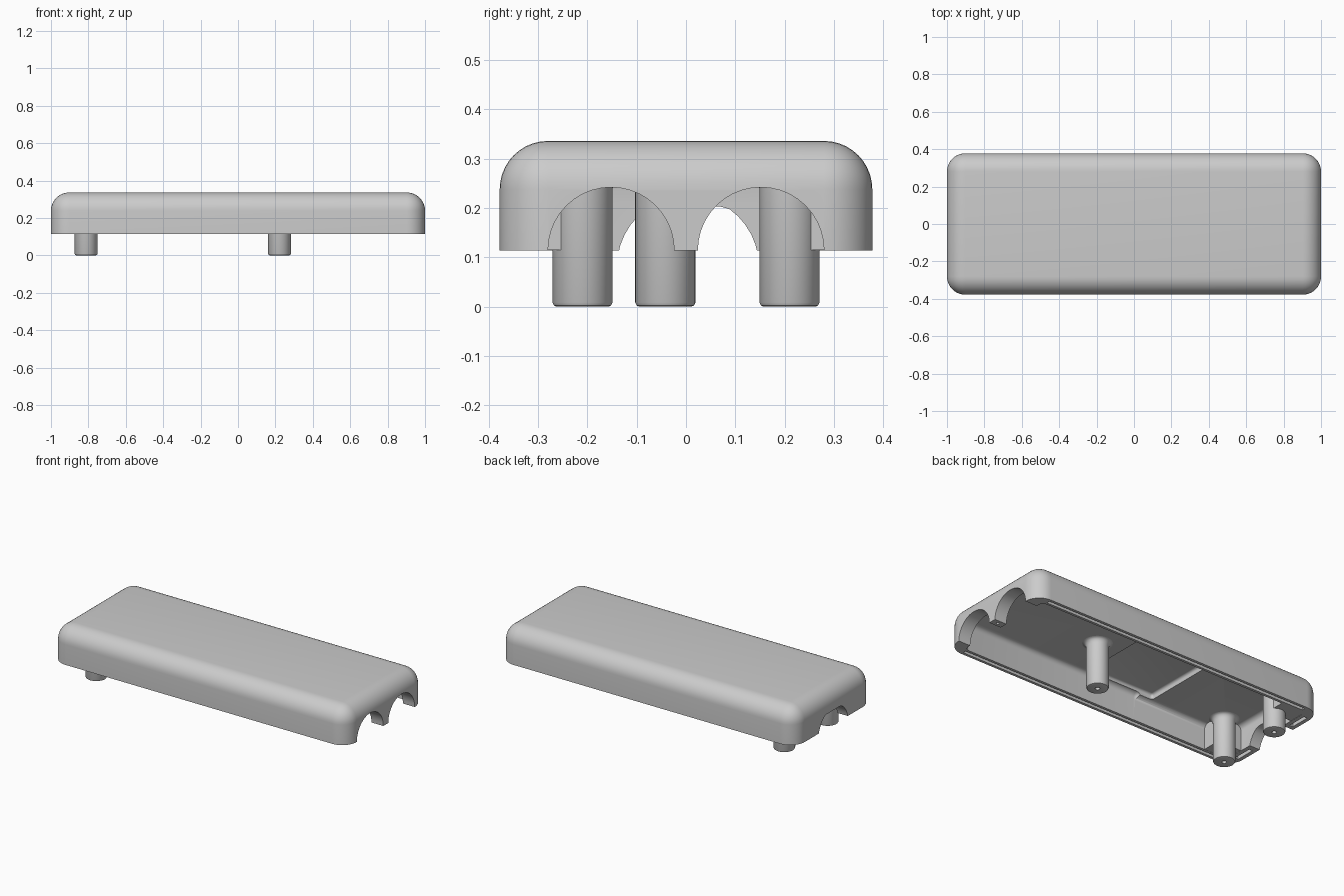
import bpy, bmesh, math
from mathutils import Matrix, Vector

if "Cube" in bpy.data.objects:
    bpy.data.objects.remove(bpy.data.objects["Cube"])

grey = bpy.data.materials.new("light_grey_plastic")
grey.use_nodes = True
COLOR = (0.6, 0.6, 0.6, 1)
grey.diffuse_color = COLOR
for node in grey.node_tree.nodes:
    if node.type == "BSDF_PRINCIPLED":
        node.inputs["Base Color"].default_value = COLOR


def finish(name, bm):
    bmesh.ops.recalc_face_normals(bm, faces=bm.faces)
    mesh = bpy.data.meshes.new(name)
    bm.to_mesh(mesh)
    bm.free()
    mesh.materials.append(grey)
    obj = bpy.data.objects.new(name, mesh)
    bpy.context.collection.objects.link(obj)
    return obj


def box(name, x, y, z, top_round=0, segments=10):
    """Box from three (low, high) ranges, optionally rounded except at the bottom."""
    bm = bmesh.new()
    bmesh.ops.create_cube(bm, size=1)
    for v in bm.verts:
        v.co = Vector([r[0] if c < 0 else r[1] for c, r in zip(v.co, (x, y, z))])
    if top_round:
        edges = [e for e in bm.edges if max(v.co.z for v in e.verts) > z[0] + 1e-4]
        bmesh.ops.bevel(bm, geom=edges, offset=top_round, segments=segments,
                        profile=0.5, affect="EDGES")
    return finish(name, bm)


def arch(name, x, y, z, radius, flat_top, steps=40):
    """Tunnel cutter along x: a circle clipped at flat_top."""
    bm = bmesh.new()
    ring = []
    for i in range(steps):
        a = 2 * math.pi * i / steps
        height = min(flat_top, z + radius * math.sin(a))
        ring.append(bm.verts.new((x[0], y + radius * math.cos(a), height)))
    face = bm.faces.new(ring)
    out = bmesh.ops.extrude_face_region(bm, geom=[face])["geom"]
    bmesh.ops.translate(bm, vec=(x[1] - x[0], 0, 0),
                        verts=[v for v in out if isinstance(v, bmesh.types.BMVert)])
    return finish(name, bm)


def lathe(name, profile, x, y):
    bm = bmesh.new()
    verts = [bm.verts.new((r, 0, z)) for r, z in profile]
    edges = [bm.edges.new(p) for p in zip(verts, verts[1:])]
    bmesh.ops.spin(bm, geom=verts + edges, cent=(0, 0, 0), axis=(0, 0, 1),
                   angle=2 * math.pi, steps=40)
    bmesh.ops.remove_doubles(bm, verts=bm.verts, dist=1e-5)
    bmesh.ops.transform(bm, matrix=Matrix.Translation((x, y, 0)), verts=bm.verts)
    return finish(name, bm)


def activate(obj):
    bpy.ops.object.select_all(action="DESELECT")
    obj.select_set(True)
    bpy.context.view_layer.objects.active = obj


def smooth(obj):
    activate(obj)
    bpy.ops.object.shade_smooth_by_angle(angle=math.radians(32))


def cut(obj, cutter):
    cutter.hide_render = True
    mod = obj.modifiers.new("cut", "BOOLEAN")
    mod.operation, mod.solver, mod.object = "DIFFERENCE", "EXACT", cutter
    activate(obj)
    bpy.ops.object.modifier_apply(modifier=mod.name)
    bpy.data.objects.remove(cutter)


RIM = 0.114
CEILING = 0.282
LOW_CEILING = 0.268

# Rounded outer cover
cover = box("cover_shell", (-1, 1), (-0.378, 0.378), (RIM, 0.336), 0.098)

# Hollow underside with a shallow recess across the middle of its ceiling
cut(cover, box("left_cavity", (-0.3, 0.92), (-0.326, 0.326), (0, CEILING), 0.03, 6))
cut(cover, box("right_cavity", (-0.93, -0.2), (-0.325, 0.325), (0, LOW_CEILING), 0.03, 6))
cut(cover, box("middle_recess", (-0.38, 0.07), (-0.3, 0.3), (0.2, 0.3), 0.015, 4))

# Two round openings at the left end, one flat-topped opening at the right end
for y in (-0.152, 0.152):
    cut(cover, arch("round_opening", (0.85, 1.1), y, RIM, 0.128, 1))
cut(cover, arch("wide_opening", (-1.1, -0.88), 0.004, 0.081, 0.144, 0.203))

# Grooves in the rim
for side in (-1, 1):
    cut(cover, box("long_groove", (-0.9, 0.9), sorted((side * 0.341, side * 0.362)), (0, RIM + 0.03)))
    cut(cover, box("end_groove", (-0.977, -0.955), sorted((side * 0.17, side * 0.29)), (0, RIM + 0.03)))

# Screw hole in the post between the round openings
hole = lathe("post_hole", [(0, 0.05), (0.009, 0.05), (0.009, 0.15), (0, 0.15)], 0.96, 0)
cut(cover, hole)
smooth(cover)

# Hollow-tipped pegs with a flared root
for name, x, y, top in (("centre_peg", 0.222, -0.042, CEILING),
                        ("front_peg", -0.812, -0.21, LOW_CEILING),
                        ("back_peg", -0.812, 0.21, LOW_CEILING)):
    profile = [(0, 0.06), (0.013, 0.06), (0.013, 0), (0.053, 0), (0.058, 0.002),
               (0.061, 0.008), (0.061, top - 0.03), (0.063, top - 0.018), (0.068, top - 0.008),
               (0.075, top - 0.002), (0.083, top)]
    smooth(lathe(name, profile, x, y))

# Corner blocks that back the end pegs
for name, side in (("front_corner_block", -1), ("back_corner_block", 1)):
    box(name, (-0.93, -0.77), sorted((side * 0.21, side * 0.325)), (RIM + 0.001, LOW_CEILING))
